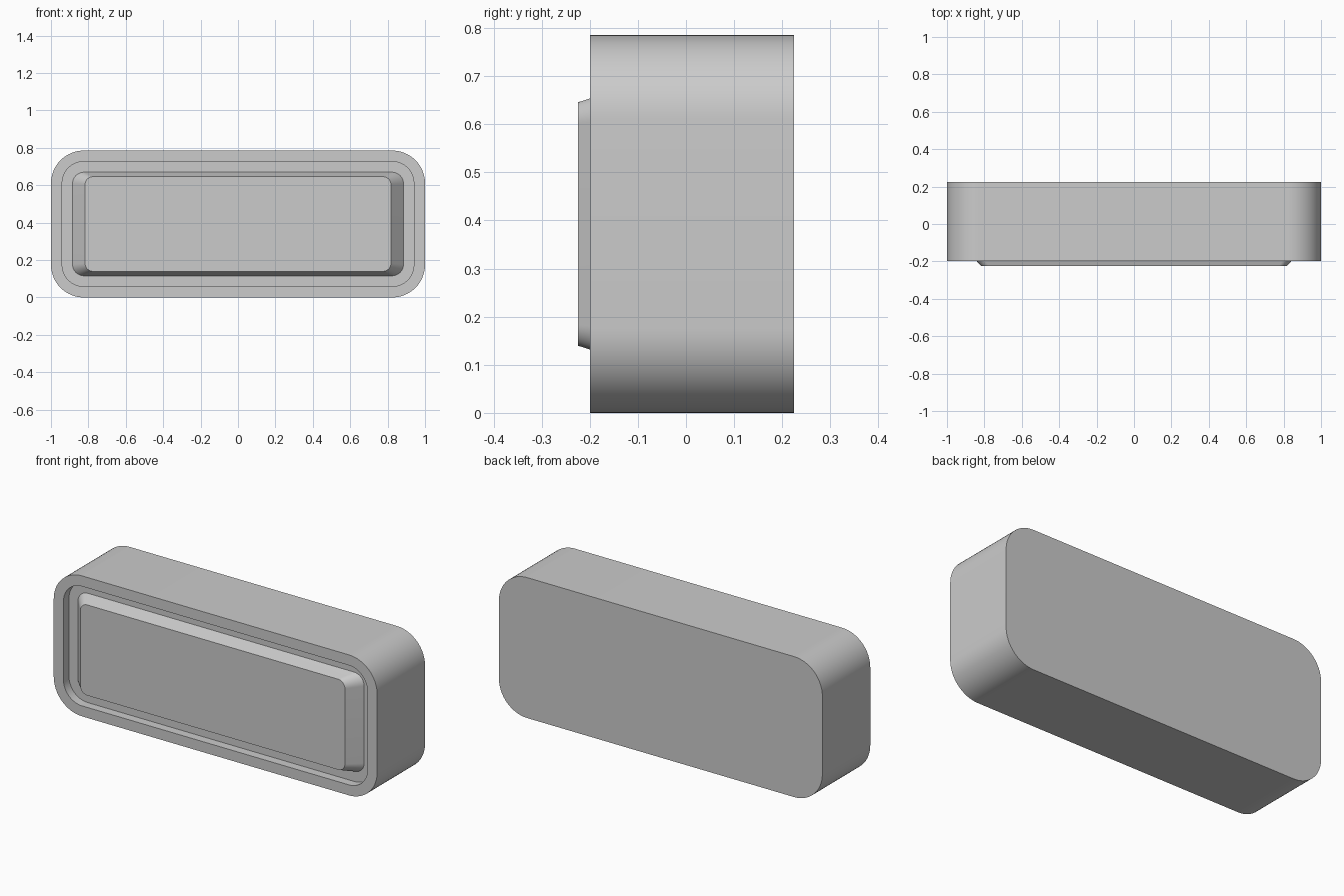
import bpy, bmesh, math

if "Cube" in bpy.data.objects:
    bpy.data.objects.remove(bpy.data.objects["Cube"])

MID_Z = 0.3925
SEG = 16  # segments per rounded corner


def rounded_loop(bm, half_w, half_h, radius, y):
    """Ring of vertices forming a rounded rectangle in the XZ plane."""
    verts = []
    for i, (sx, sz) in enumerate([(1, 1), (-1, 1), (-1, -1), (1, -1)]):
        for k in range(SEG + 1):
            a = math.pi / 2 * (i + k / SEG)
            verts.append(bm.verts.new((sx * (half_w - radius) + radius * math.cos(a), y,
                                       MID_Z + sz * (half_h - radius) + radius * math.sin(a))))
    return verts


# Profile from back to front: half width, half height, corner radius, depth
profile = [
    (1.0, 0.3925, 0.175, 0.224),     # back edge
    (1.0, 0.3925, 0.175, -0.199),    # front rim, outer
    (0.94, 0.334, 0.115, -0.199),    # front rim, inner
    (0.94, 0.334, 0.115, -0.15),     # recess floor, outer
    (0.885, 0.277, 0.062, -0.15),    # panel base
    (0.818, 0.253, 0.043, -0.224),   # raised panel face
]

bm = bmesh.new()
loops = [rounded_loop(bm, *p) for p in profile]
for a, b in zip(loops, loops[1:]):
    n = len(a)
    for i in range(n):
        j = (i + 1) % n
        bm.faces.new((a[i], a[j], b[j], b[i]))
bm.faces.new(loops[0])
bm.faces.new(loops[-1])
bmesh.ops.recalc_face_normals(bm, faces=bm.faces)

mesh = bpy.data.meshes.new("panelled_case")
bm.to_mesh(mesh)
bm.free()
case = bpy.data.objects.new("panelled_case", mesh)
bpy.context.collection.objects.link(case)

# Smooth rounded corners, crisp edges elsewhere
bpy.context.view_layer.objects.active = case
case.select_set(True)
bpy.ops.object.shade_smooth_by_angle(angle=math.radians(30))
